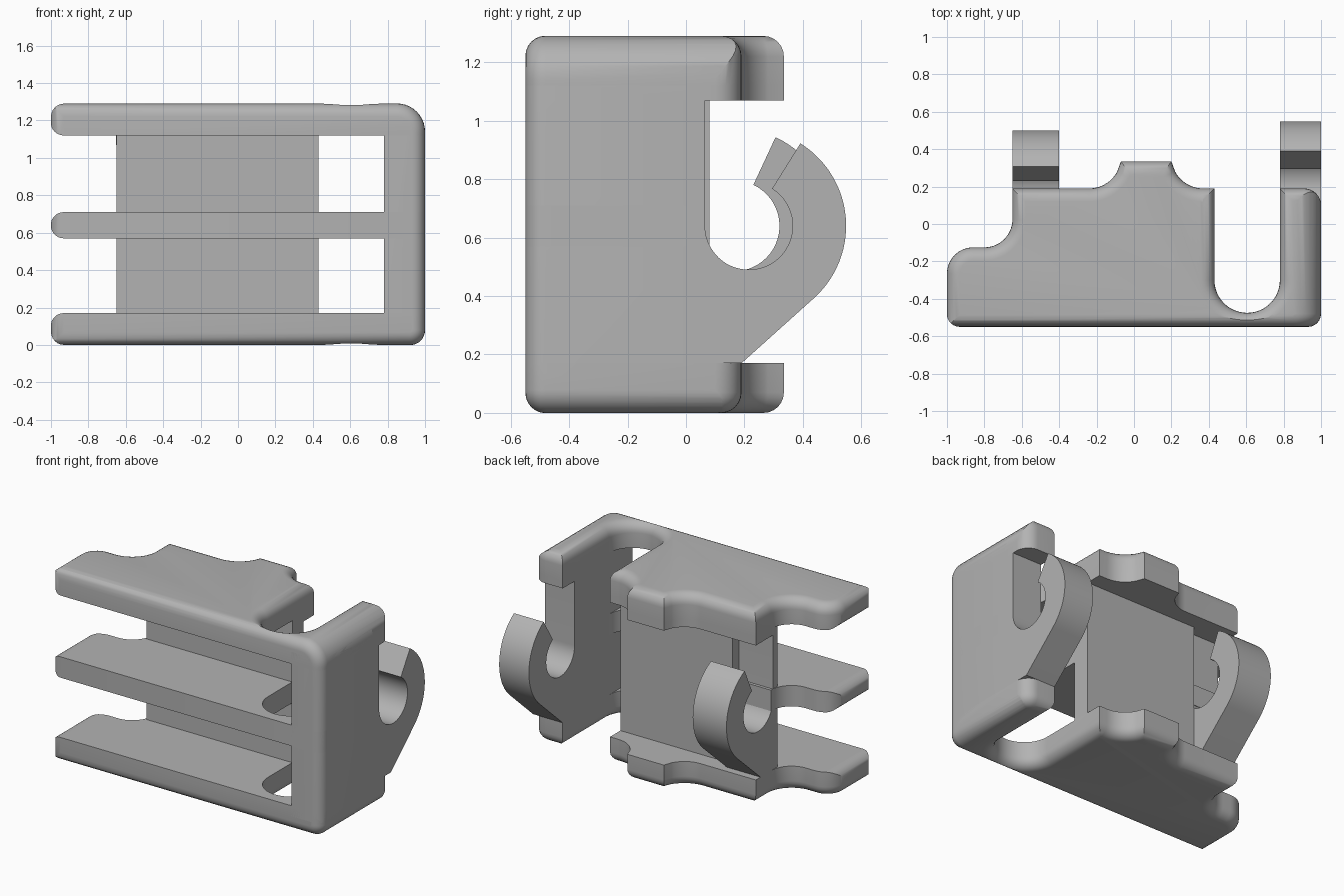
import bpy, bmesh
from math import radians, sin, cos
from mathutils import Vector

if "Cube" in bpy.data.objects:
    bpy.data.objects.remove(bpy.data.objects["Cube"], do_unlink=True)

grey = bpy.data.materials.new("plain grey")
grey.use_nodes = True
grey.diffuse_color = (0.45, 0.45, 0.45, 1)
grey.node_tree.nodes["Principled BSDF"].inputs["Base Color"].default_value = grey.diffuse_color

HEIGHT, FILLET, FAR = 1.29, 0.07, 0.8
PLATE, CEILING, LIP = 0.17, 1.12, 1.07


def arc(cx, cy, r, start, end, n=14):
    angles = [radians(start + (end - start) * i / n) for i in range(n + 1)]
    return [(cx + r * cos(a), cy + r * sin(a)) for a in angles]


def prism(name, axis, points, low, high, round_if=None):
    """Extrude a closed profile along an axis and optionally round chosen edges."""
    place = {"x": lambda a, b, d: (d, a, b),
             "y": lambda a, b, d: (a, d, b),
             "z": lambda a, b, d: (a, b, d)}[axis]
    bm = bmesh.new()
    rings = [[bm.verts.new(place(a, b, d)) for a, b in points] for d in (low, high)]
    bm.faces.new(rings[0])
    bm.faces.new(rings[1])
    n = len(points)
    for i in range(n):
        j = (i + 1) % n
        bm.faces.new((rings[0][i], rings[0][j], rings[1][j], rings[1][i]))
    bmesh.ops.recalc_face_normals(bm, faces=bm.faces)
    if round_if:
        edges = [e for e in bm.edges if all(round_if(v.co) for v in e.verts)]
        bmesh.ops.bevel(bm, geom=edges, offset=FILLET, offset_type="OFFSET",
                        segments=6, profile=0.5, affect="EDGES", clamp_overlap=False)
    mesh = bpy.data.meshes.new(name)
    bm.to_mesh(mesh)
    bm.free()
    obj = bpy.data.objects.new(name, mesh)
    bpy.context.collection.objects.link(obj)
    mesh.materials.append(grey)
    return obj


def activate(obj):
    bpy.ops.object.select_all(action="DESELECT")
    obj.select_set(True)
    bpy.context.view_layer.objects.active = obj


def keep_inside(obj, *cutters):
    for cutter in cutters:
        mod = obj.modifiers.new("trim", "BOOLEAN")
        mod.operation, mod.solver, mod.object = "INTERSECT", "EXACT", cutter
        activate(obj)
        bpy.ops.object.modifier_apply(modifier=mod.name)
    return obj


def discard(obj):
    bpy.data.objects.remove(obj, do_unlink=True)


def smooth(obj):
    activate(obj)
    bpy.ops.object.shade_smooth_by_angle(angle=radians(32))


# Plan outline shared by the three shelves, with the rear bump and cable slot
outline = [(-1, -FAR)]
outline += arc(-0.86, -0.265, 0.14, 180, 90)
outline += arc(-0.80, 0.025, 0.15, -90, 0)
outline += [(-0.65, 0.19)]
outline += arc(-0.24, 0.36, 0.17, -90, -28)
outline += [(-0.07, 0.335), (0.20, 0.335)]
outline += arc(0.37, 0.36, 0.17, 208, 270)
outline += [(0.43, 0.19)]
outline += arc(0.605, -0.30, 0.175, 180, 360, 24)
outline += [(0.78, 0.19)]
outline += arc(0.91, 0.10, 0.09, 90, 0, 8)
outline += [(1, -FAR)]

# Rounded outer envelope that shapes the front and side edges
eps = 0.001
shell = [(-1 - eps, -eps)] + arc(1 - 0.08, 0.08 - eps, 0.08, -90, 0, 8)
shell += arc(1 - 0.15, HEIGHT - 0.15 + eps, 0.15, 0, 90, 10) + [(-1 - eps, HEIGHT + eps)]
envelope = prism("envelope", "y", shell, -0.55, FAR, lambda co: co.y < -0.5)
envelope.hide_render = True

# Shelves: name, prism range, kept height range, rear limit, rounded face
shelves = [
    ("bottom_shelf", 0, 0.3, -0.1, PLATE, FAR, lambda co: co.z < 0.01),
    ("middle_shelf", 0.5, 0.8, 0.57, 0.71, 0.03, None),
    ("top_shelf", 1, HEIGHT, CEILING, 1.4, FAR, lambda co: co.z > 1.2),
]
for name, low, high, z0, z1, rear, rule in shelves:
    shelf = prism(name, "z", outline, low, high, rule)
    r = 0.0695
    left = -1 - eps
    slab = [(1.2, z0)] + arc(left + r, z0 + r, r, -90, -180, 8)
    slab += arc(left + r, z1 - r, r, 180, 90, 8) + [(1.2, z1)]
    cutter = prism("slab_cutter", "y", slab, -1, rear)
    keep_inside(shelf, cutter, envelope)
    discard(cutter)
    smooth(shelf)

# Deeper lip under the rear of the top shelf
lip = prism("rear_lip", "z", outline, LIP, CEILING)
lip_box = [(-0.7, 1), (1.1, 1), (1.1, 1.2), (-0.7, 1.2)]
cutter = prism("lip_cutter", "y", lip_box, 0, FAR)
smooth(keep_inside(lip, cutter))
discard(cutter)


def hook_profile(front, cy, inner, outer, tip, foot):
    """Side profile of a wall that ends in an upward hook behind a notch."""
    cz = 0.64
    points = [(front, 0.1), (0, 0.1), (0, PLATE), (foot, PLATE)]
    points += arc(cy, cz, outer, -48, tip, 28)
    points += arc(cy, cz, inner, tip, -180, 36)
    points += [(cy - inner, LIP), (0, LIP), (0, 1.2), (front, 1.2)]
    return points


# Side wall with its hook
wall = prism("side_wall_hook", "x", hook_profile(-FAR, 0.215, 0.15, 0.333, 58, 0.19), 0.78, 1.1)
smooth(keep_inside(wall, envelope))
discard(envelope)

# Core wall between the shelves, with the second hook on its end
smooth(prism("core_hook", "x", hook_profile(-0.04, 0.165, 0.155, 0.335, 65, 0.14), -0.65, -0.40))
core = [(-0.40, 0.1), (0.43, 0.1), (0.43, 1.2), (-0.40, 1.2)]
prism("core_wall", "y", core, -0.04, 0.08)
